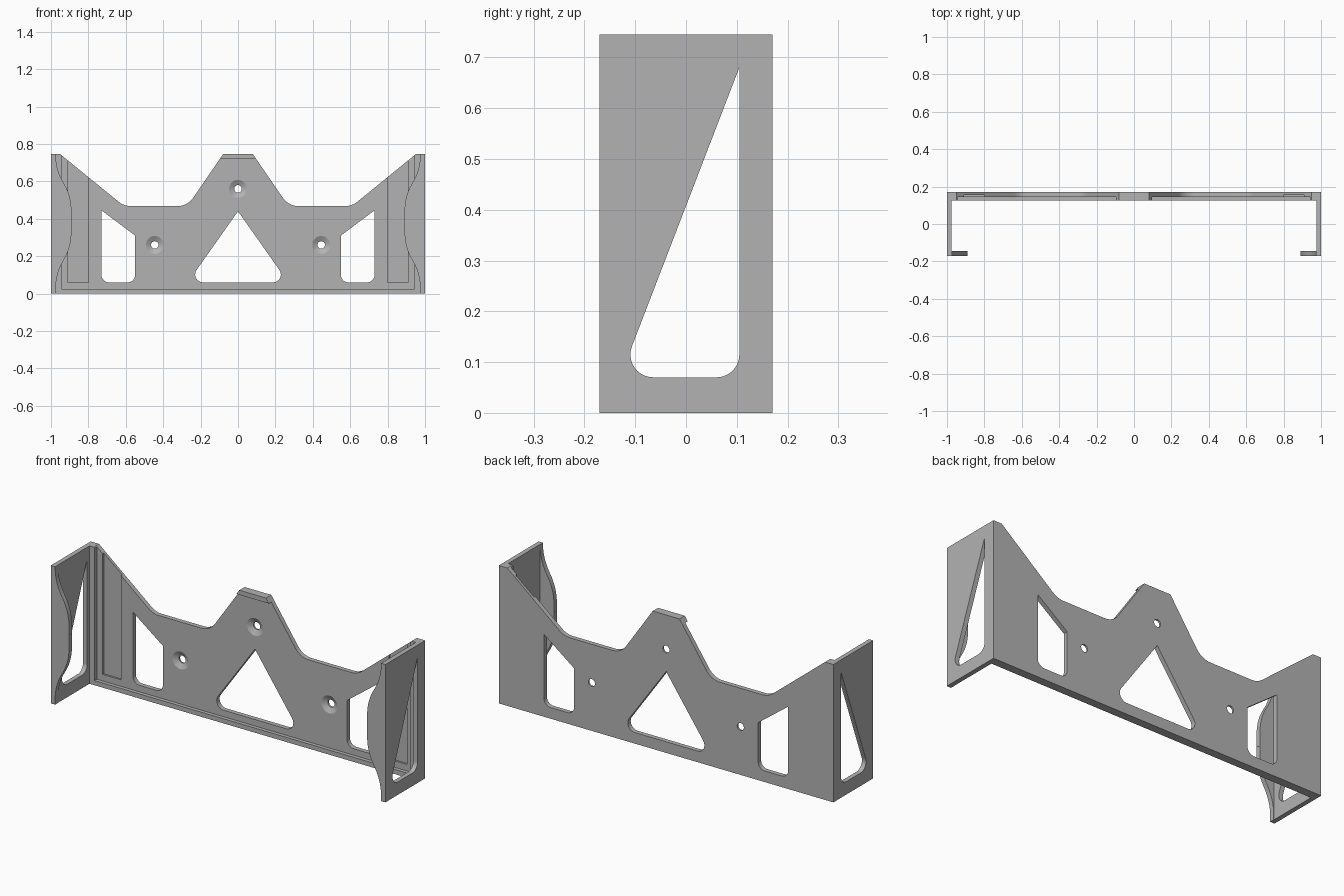
import bpy, bmesh, math
from mathutils import Vector

cube = bpy.data.objects.get("Cube")
if cube:
    bpy.data.objects.remove(cube)

grey = bpy.data.materials.new("plain grey")
grey.use_nodes = True
grey.diffuse_color = (0.45, 0.45, 0.45, 1)
grey.node_tree.nodes["Principled BSDF"].inputs["Base Color"].default_value = grey.diffuse_color


def rounded(points):
    """Outline from (u, v) or (u, v, radius); a radius fillets that corner."""
    out = []
    for i, p in enumerate(points):
        c = Vector(p[:2])
        if len(p) == 2:
            out.append(c)
            continue
        a = (Vector(points[i - 1][:2]) - c).normalized()
        b = (Vector(points[(i + 1) % len(points)][:2]) - c).normalized()
        half = a.angle(b) / 2
        centre = c + (a + b).normalized() * (p[2] / math.sin(half))
        start = c + a * (p[2] / math.tan(half)) - centre
        end = c + b * (p[2] / math.tan(half)) - centre
        steps = 10
        for k in range(steps + 1):
            t = k / steps
            sweep = math.pi - 2 * half
            d = (start * math.sin((1 - t) * sweep) + end * math.sin(t * sweep)) / math.sin(sweep)
            out.append(centre + d)
    return out


def add_object(name, bm):
    bmesh.ops.recalc_face_normals(bm, faces=bm.faces)
    mesh = bpy.data.meshes.new(name)
    bm.to_mesh(mesh)
    bm.free()
    mesh.materials.append(grey)
    obj = bpy.data.objects.new(name, mesh)
    bpy.context.collection.objects.link(obj)
    return obj


def prism(name, points, axis, low, high, mirror=False):
    """Extrude an outline along an axis; optionally add its twin at -x."""
    place = {"x": lambda u, v, w: (w, u, v),
             "y": lambda u, v, w: (u, w, v),
             "z": lambda u, v, w: (u, v, w)}[axis]
    bm = bmesh.new()
    for side in (1, -1) if mirror else (1,):
        verts = []
        for u, v in rounded(points):
            x, y, z = place(u, v, low)
            verts.append(bm.verts.new((x * side, y, z)))
        face = bm.faces.new(verts)
        ext = bmesh.ops.extrude_face_region(bm, geom=[face])
        shift = Vector(place(0, 0, high - low))
        shift.x *= side
        moved = [g for g in ext["geom"] if isinstance(g, bmesh.types.BMVert)]
        bmesh.ops.translate(bm, verts=moved, vec=shift)
    return add_object(name, bm)


def screw_cutter(name, x, z):
    """Countersunk hole: a turned profile along y."""
    bm = bmesh.new()
    rings = []
    for y, r in ((0.12, 0.048), (0.145, 0.048), (0.16, 0.02), (0.2, 0.02)):
        rings.append([bm.verts.new((x + r * math.cos(a), y, z + r * math.sin(a)))
                      for a in (math.tau * k / 32 for k in range(32))])
    for r0, r1 in zip(rings, rings[1:]):
        for k in range(32):
            n = (k + 1) % 32
            bm.faces.new((r0[k], r0[n], r1[n], r1[k]))
    bm.faces.new(rings[0])
    bm.faces.new(rings[-1])
    return add_object(name, bm)


# Channel body: plan outline with side walls and inward front lips
H = 0.745
half_plan = [(1, 0.17), (1, -0.17), (0.89, -0.17), (0.89, -0.145),
             (0.975, -0.145), (0.975, 0.125)]
plan = half_plan + [(-x, y) for x, y in reversed(half_plan)]
body = prism("wall_bracket", plan, "z", 0, H)

cutters = [
    # Sloped valleys along the top edge
    prism("valley_cutter", [(0.95, H), (0.95, 0.9), (0.08, 0.9), (0.08, H),
                            (0.27, 0.468, 0.1), (0.61, 0.468, 0.1)], "y", 0.1, 0.3, True),
    # Thinned back plate, leaving a bottom rim, corner posts and top tab
    prism("pocket_cutter", [(-0.945, 0.025), (0.945, 0.025), (0.945, 0.9), (0.2, 0.9),
                            (0.2, 0.72), (-0.2, 0.72), (-0.2, 0.9), (-0.945, 0.9)],
          "y", 0.1, 0.145),
    # Shallow channels near the ends
    prism("channel_cutter", [(0.8, 0.06), (0.91, 0.06), (0.91, 0.9), (0.8, 0.9)],
          "y", 0.13, 0.155, True),
    # Plate windows
    prism("window_cutter", [(0.55, 0.06, 0.04), (0.73, 0.06, 0.04),
                            (0.73, 0.445), (0.55, 0.31)], "y", 0.1, 0.3, True),
    prism("triangle_cutter", [(-0.268, 0.06, 0.042), (0.268, 0.06, 0.042), (0, 0.44)],
          "y", 0.1, 0.3),
    # Side wall windows
    prism("side_window_cutter", [(0.105, 0.07, 0.045), (0.105, 0.68),
                                 (-0.13, 0.07, 0.045)], "x", 0.9, 1.1, True),
    # Curved trims of the front lips
    prism("lip_top_cutter", [(0.8, 0.9), (0.974, 0.9), (0.974, 0.665, 0.28),
                             (0.891, 0.52, 0.28), (0.891, 0.4), (0.8, 0.4)],
          "y", -0.3, -0.1, True),
    prism("lip_bottom_cutter", [(0.8, -0.13), (0.974, -0.13), (0.974, 0.105, 0.28),
                                (0.891, 0.25, 0.28), (0.891, 0.37), (0.8, 0.37)],
          "y", -0.3, -0.1, True),
    # Countersunk screw holes
    screw_cutter("top_screw_cutter", 0, 0.56),
    screw_cutter("left_screw_cutter", 0.445, 0.26),
    screw_cutter("right_screw_cutter", -0.445, 0.26),
]

bpy.ops.object.select_all(action="DESELECT")
bpy.context.view_layer.objects.active = body
body.select_set(True)
for cutter in cutters:
    mod = body.modifiers.new(cutter.name, "BOOLEAN")
    mod.operation = "DIFFERENCE"
    mod.solver = "EXACT"
    mod.object = cutter
    bpy.ops.object.modifier_apply(modifier=mod.name)
    bpy.data.objects.remove(cutter)

bpy.ops.object.shade_smooth_by_angle(angle=math.radians(25))
